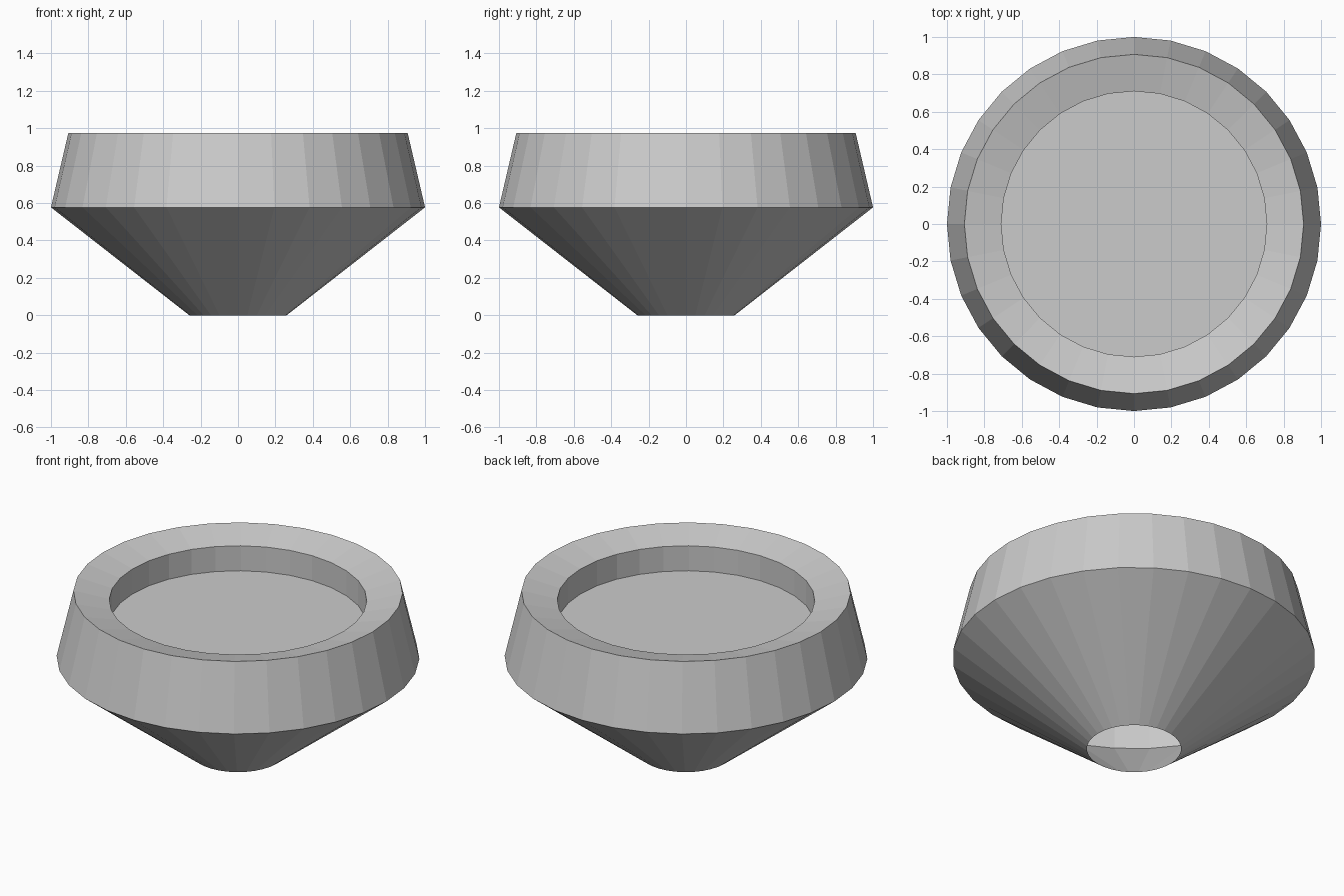
import bpy, bmesh
from math import cos, sin, tau

if "Cube" in bpy.data.objects:
    bpy.data.objects.remove(bpy.data.objects["Cube"])

SIDES = 32
# Radius/height profile: open foot, widest edge, rim, sloped lip, recess wall
PROFILE = [(0.26, 0.0), (1.0, 0.577), (0.907, 0.975), (0.71, 0.925), (0.71, 0.773)]

# Thin bowl shell, open underneath, lathed around z
bm = bmesh.new()
rings = [[bm.verts.new((r * cos(tau * i / SIDES), r * sin(tau * i / SIDES), z))
          for i in range(SIDES)] for r, z in PROFILE]
for low, high in zip(rings, rings[1:]):
    for i in range(SIDES):
        j = (i + 1) % SIDES
        bm.faces.new((low[i], low[j], high[j], high[i]))

# Flat recess floor
bm.faces.new(rings[-1])

mesh = bpy.data.meshes.new("recessed_bowl")
bm.to_mesh(mesh)
bm.free()
bowl = bpy.data.objects.new("recessed_bowl", mesh)
bpy.context.collection.objects.link(bowl)
